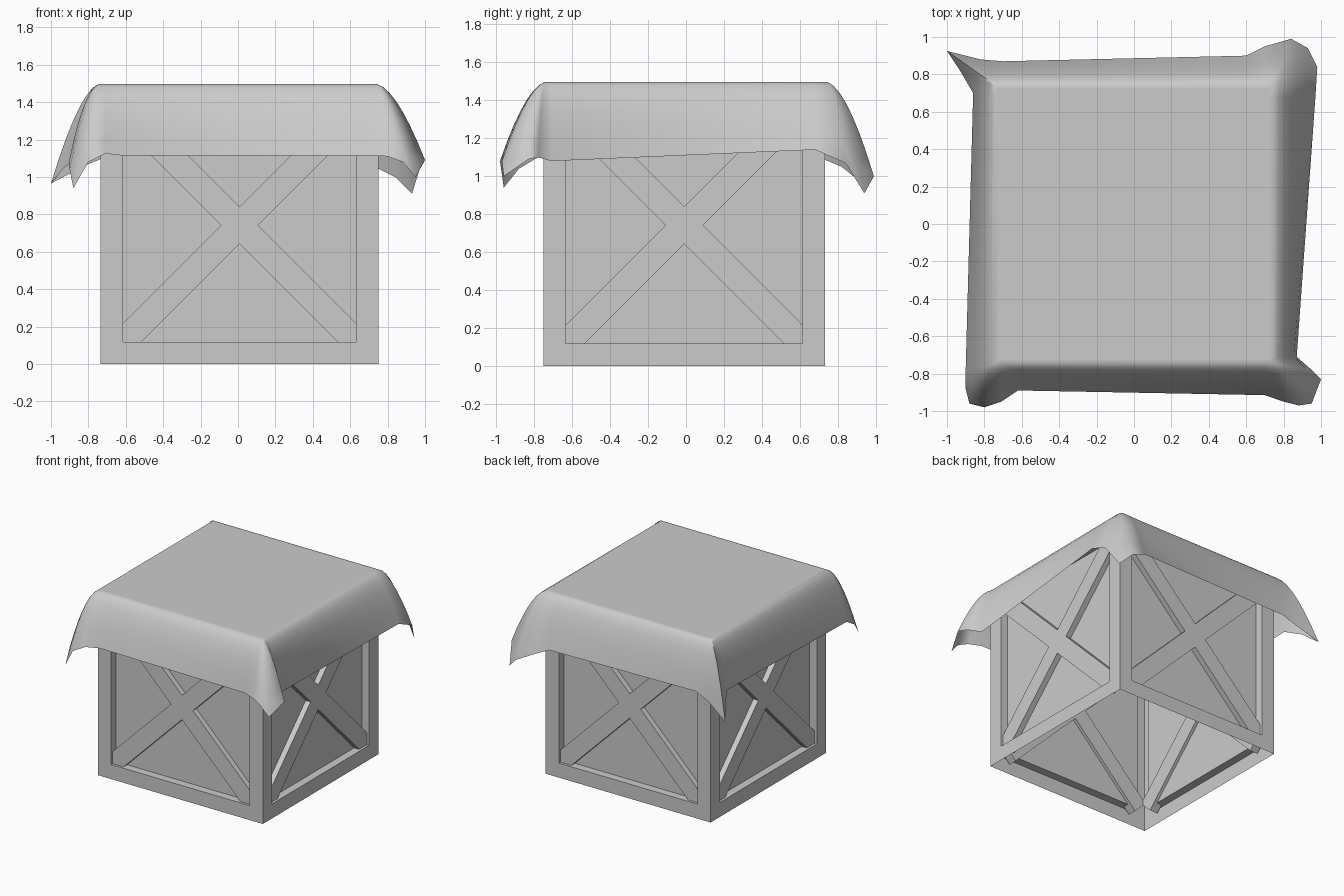
import bpy
import bmesh
from math import radians, sqrt
from mathutils import Matrix, Vector

old = bpy.data.objects.get("Cube")
if old:
    bpy.data.objects.remove(old, do_unlink=True)

grey = bpy.data.materials.new("plain grey")
grey.use_nodes = True
grey.diffuse_color = (0.6, 0.6, 0.6, 1)
grey.node_tree.nodes["Principled BSDF"].inputs["Base Color"].default_value = (0.6, 0.6, 0.6, 1)

HALF = 0.742            # half width of the crate
SIZE = 2 * HALF
RAIL = 0.118            # width of the frame rails
RECESS = 0.065          # depth of the panels
CENTRE = Vector((0.008, -0.01, 0))


def finish(bm, name):
    mesh = bpy.data.meshes.new(name)
    bm.to_mesh(mesh)
    bm.free()
    mesh.materials.append(grey)
    obj = bpy.data.objects.new(name, mesh)
    bpy.context.collection.objects.link(obj)
    return obj


def turns():
    """Placement of each of the four sides of the crate."""
    for i in range(4):
        yield Matrix.Translation(CENTRE) @ Matrix.Rotation(radians(90 * i), 4, 'Z')


# Crate shell: thin framed walls with recessed panels, open underneath
bm = bmesh.new()
for place in turns():
    def ring(half, depth):
        corners = [(-half, -half), (half, -half), (half, half), (-half, half)]
        return [bm.verts.new(place @ Vector((x, depth - HALF, z + HALF))) for x, z in corners]

    loops = [ring(HALF, 0), ring(HALF - RAIL, 0), ring(HALF - RAIL, RECESS)]
    for outer, inner in zip(loops, loops[1:]):
        for i in range(4):
            j = (i + 1) % 4
            bm.faces.new((outer[i], outer[j], inner[j], inner[i]))
    bm.faces.new(loops[-1])
lid = [(-HALF, -HALF), (HALF, -HALF), (HALF, HALF), (-HALF, HALF)]
bm.faces.new([bm.verts.new(CENTRE + Vector((x, y, SIZE))) for x, y in lid])
bmesh.ops.remove_doubles(bm, verts=bm.verts, dist=0.001)
finish(bm, "crate_shell")

# Crossed braces on every side
bm = bmesh.new()
length = 2 * sqrt(2) * (HALF - RAIL)
for place in turns():
    for angle in (45, -45):
        m = (place @ Matrix.Translation((0, -HALF + 0.055, HALF))
             @ Matrix.Rotation(radians(angle), 4, 'Y')
             @ Matrix.Diagonal((length, 0.07, 0.14, 1)))
        bmesh.ops.create_cube(bm, size=1, matrix=m)
finish(bm, "crate_braces")

# Draped cloth: hem points, four flared corners in turn
hem = [
    (-0.62, -0.89, 1.115), (0.7, -0.915, 1.115),
    (0.8, -0.95, 1.11), (0.88, -0.97, 1.08), (0.95, -0.96, 1.0),
    (1.0, -0.83, 1.09), (0.95, -0.78, 1.1), (0.87, -0.71, 1.08),
    (0.97, 0.68, 1.14), (0.98, 0.84, 1.07), (0.93, 0.94, 0.91),
    (0.84, 0.99, 1.0), (0.7, 0.95, 1.07), (0.6, 0.9, 1.11),
    (-0.7, 0.87, 1.11), (-0.82, 0.88, 1.06), (-1.0, 0.925, 0.965),
    (-0.93, 0.82, 1.05), (-0.86, 0.7, 1.1),
    (-0.9, -0.78, 1.1), (-0.9, -0.88, 1.04), (-0.88, -0.96, 0.94),
    (-0.8, -0.98, 1.08), (-0.71, -0.95, 1.125),
]
TOP = 1.497
EDGE = 0.745
RINGS = 7


def clamp(v):
    return max(-EDGE, min(EDGE, v))


# Each column drops from the crate's top edge over a round shoulder to the hem
columns = []
for point in hem:
    low = Vector(point)
    high = Vector((clamp(low.x), clamp(low.y), TOP))
    out = Vector((low.x - high.x, low.y - high.y, 0))
    bend = high + out.normalized() * (0.035 + 0.3 * out.length)
    bend.z = 1.46
    column = [Vector((high.x * 0.97, high.y * 0.97, TOP))]
    for i in range(RINGS + 1):
        t = i / RINGS
        column.append(high * (1 - t) ** 2 + bend * 2 * t * (1 - t) + low * t * t)
    columns.append(column)

bm = bmesh.new()
grid = [[bm.verts.new(p) for p in col] for col in columns]
for a, b in zip(grid, grid[1:] + grid[:1]):
    for i in range(RINGS + 1):
        bm.faces.new((a[i], a[i + 1], b[i + 1], b[i]))
bm.faces.new([col[0] for col in grid])
bmesh.ops.remove_doubles(bm, verts=bm.verts, dist=0.001)
bmesh.ops.recalc_face_normals(bm, faces=bm.faces)
cloth = finish(bm, "draped_cloth")
bpy.ops.object.select_all(action='DESELECT')
cloth.select_set(True)
bpy.context.view_layer.objects.active = cloth
bpy.ops.object.shade_smooth_by_angle(angle=radians(85))
